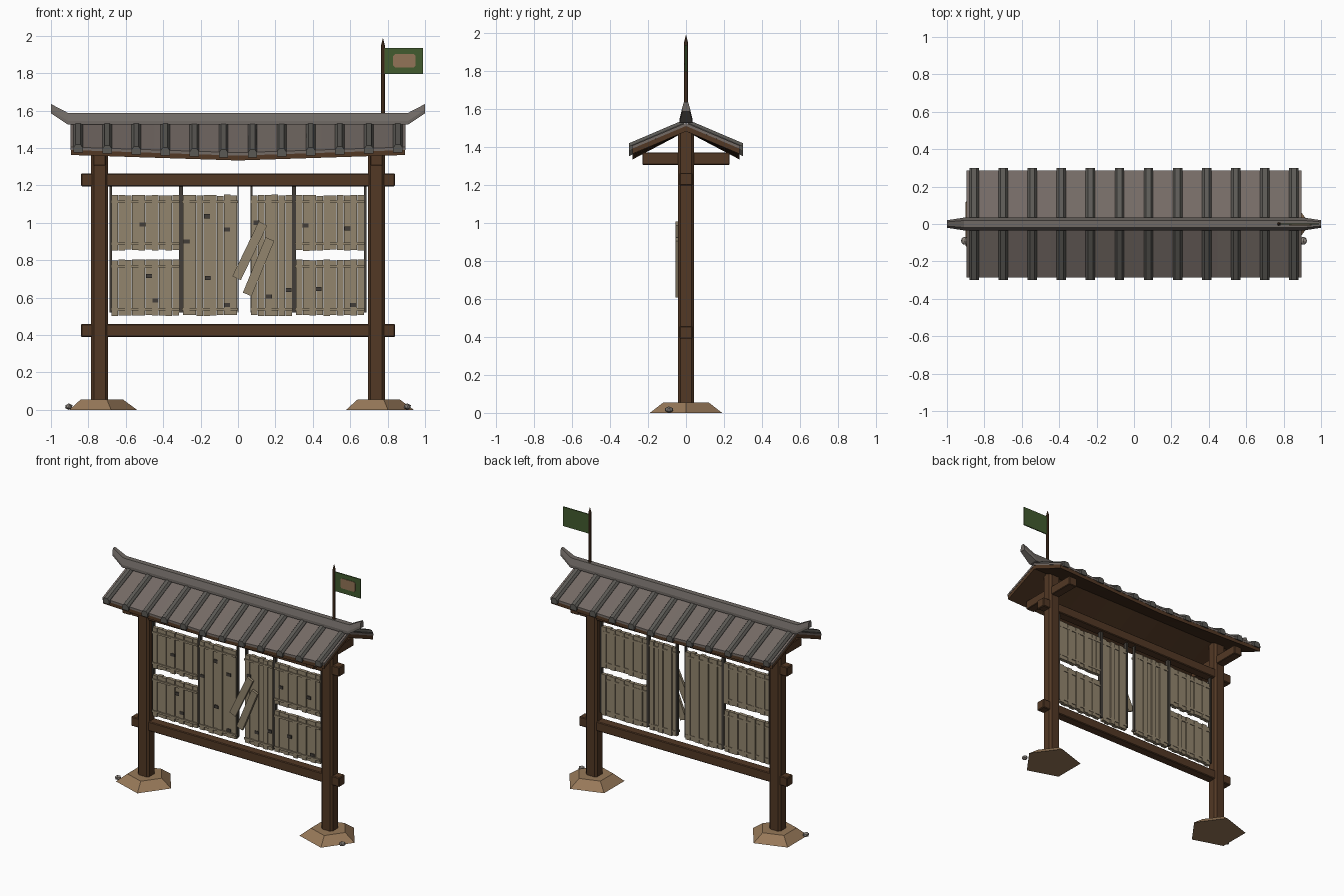
import bpy, bmesh, math, random
from mathutils import Vector, Matrix

random.seed(4)
if "Cube" in bpy.data.objects:
    bpy.data.objects.remove(bpy.data.objects["Cube"], do_unlink=True)


def material(name, r, g, b):
    m = bpy.data.materials.new(name)
    m.use_nodes = True
    m.diffuse_color = (r, g, b, 1)
    bsdf = m.node_tree.nodes["Principled BSDF"]
    bsdf.inputs["Base Color"].default_value = (r, g, b, 1)
    bsdf.inputs["Roughness"].default_value = 0.9
    return m


TIMBER = material("dark timber", 0.085, 0.040, 0.018)
BOARD = material("weathered board", 0.29, 0.235, 0.155)
ROOF = material("roof grey brown", 0.175, 0.145, 0.13)
RIDGE = material("ridge grey", 0.16, 0.142, 0.128)
RIB = material("rib dark grey", 0.105, 0.10, 0.09)
SAND = material("sandy earth", 0.31, 0.19, 0.10)
STONE = material("pale stone", 0.28, 0.25, 0.22)
KNOT = material("knot grey", 0.055, 0.048, 0.04)
GREEN = material("flag green", 0.055, 0.105, 0.028)
TAN = material("flag tan", 0.29, 0.175, 0.095)


def finish(name, bm, mat, bevel=0):
    bmesh.ops.recalc_face_normals(bm, faces=bm.faces)
    me = bpy.data.meshes.new(name)
    bm.to_mesh(me)
    bm.free()
    me.materials.append(mat)
    ob = bpy.data.objects.new(name, me)
    bpy.context.collection.objects.link(ob)
    if bevel:
        mod = ob.modifiers.new("chamfer", "BEVEL")
        mod.width, mod.segments = bevel, 1
    return ob


def add_box(bm, x, y, z, turn=0):
    """Box from (low, high) ranges, turned about y through its centre."""
    mid = Vector([sum(r) / 2 for r in (x, y, z)])
    size = [r[1] - r[0] for r in (x, y, z)]
    m = Matrix.Translation(mid) @ Matrix.Rotation(turn, 4, "Y") @ Matrix.Diagonal((*size, 1))
    bmesh.ops.create_cube(bm, size=1, matrix=m)


def box(name, mat, x, y, z, bevel=0, turn=0):
    bm = bmesh.new()
    add_box(bm, x, y, z, turn)
    return finish(name, bm, mat, bevel)


def add_loft(bm, rings):
    """Closed solid through rings of equal point count."""
    loops = [[bm.verts.new(p) for p in ring] for ring in rings]
    n = len(loops[0])
    for a, b in zip(loops, loops[1:]):
        for i in range(n):
            j = (i + 1) % n
            bm.faces.new((a[i], a[j], b[j], b[i]))
    bm.faces.new(loops[0])
    bm.faces.new(loops[-1])


def cone(name, mat, sides, r1, r2, z0, z1, x, y, spin=0):
    bm = bmesh.new()
    m = Matrix.Translation((x, y, (z0 + z1) / 2)) @ Matrix.Rotation(spin, 4, "Z")
    bmesh.ops.create_cone(bm, cap_ends=True, segments=sides, radius1=r1,
                          radius2=r2, depth=z1 - z0, matrix=m)
    return finish(name, bm, mat)


# Posts with earth mounds, stones and crosswise brackets
for side, s in (("right", -1), ("left", 1)):
    x = 0.74 * s
    box(side + "_post", TIMBER, (x - 0.045, x + 0.045), (-0.043, 0.043), (0.02, 1.5), 0.014)
    box(side + "_bracket", TIMBER, (x - 0.033, x + 0.033), (-0.23, 0.23), (1.305, 1.37), 0.004)
    cone(side + "_mound", SAND, 5, 0.2, 0.125, 0, 0.055, x, 0, -math.pi / 2)
    bm = bmesh.new()
    bmesh.ops.create_icosphere(bm, subdivisions=1, radius=0.022, matrix=Matrix.Translation(
        (0.905 * s, -0.09, 0.017)) @ Matrix.Diagonal((1, 1.1, 0.78, 1)))
    finish(side + "_stone", bm, STONE)

# Long cross beams
for name, z in (("lower_beam", 0.39), ("upper_beam", 1.195)):
    box(name, TIMBER, (-0.84, 0.84), (-0.034, 0.034), (z, z + 0.068), 0.005)

# Thin hanging uprights between the panels
bm = bmesh.new()
for x, w in ((-0.68, 0.006), (-0.305, 0.011), (0.0, 0.004), (0.072, 0.006), (0.3, 0.011), (0.68, 0.006)):
    add_box(bm, (x - w, x + w), (-0.012, 0.012), (0.52, 1.2))
finish("panel_uprights", bm, KNOT)

# Plank panels with two slats each
PANELS = {
    "upper_right_panel": (-0.675, -0.315, 0.85, 1.15),
    "lower_right_panel": (-0.675, -0.315, 0.5, 0.805),
    "tall_right_panel": (-0.295, -0.003, 0.5, 1.15),
    "tall_left_panel": (0.07, 0.29, 0.5, 1.15),
    "upper_left_panel": (0.31, 0.675, 0.85, 1.15),
    "lower_left_panel": (0.31, 0.675, 0.5, 0.805),
}
for name, (x0, x1, z0, z1) in PANELS.items():
    bm = bmesh.new()
    count = round((x1 - x0) / 0.037)
    w = (x1 - x0) / count
    for i in range(count):
        d = 0.005 * (i % 2) + random.uniform(-0.002, 0.002)
        x = x0 + i * w
        add_box(bm, (x, x + w - 0.0015), (-0.02 + d, 0.006 + d),
                (z0 + random.uniform(0, 0.008), z1 - random.uniform(0, 0.006)))
    finish(name, bm, BOARD)
    bm = bmesh.new()
    for z in (z0 + 0.038, z1 - 0.038):
        add_box(bm, (x0 - 0.004, x1 + 0.002), (-0.026, 0.011), (z - 0.007, z + 0.007))
    finish(name + "_slats", bm, BOARD)

# Dark knots on the plank fronts
bm = bmesh.new()
for x, z in ((-0.51, 0.99), (-0.165, 1.035), (-0.275, 0.9), (-0.06, 0.965), (-0.475, 0.715),
             (-0.44, 0.585), (-0.16, 0.705), (-0.06, 0.56), (0.1, 1.0), (0.165, 0.605),
             (0.27, 0.64), (0.43, 0.645), (0.615, 0.56), (0.585, 0.97), (0.36, 0.985)):
    add_box(bm, (x - 0.016, x + 0.016), (-0.024, -0.015), (z - 0.011, z + 0.011))
finish("plank_knots", bm, KNOT)

# Two loose leaning planks
for name, x, z, length, turn in (("upper_loose_plank", 0.063, 0.85, 0.325, 0.45),
                                 ("lower_loose_plank", 0.11, 0.765, 0.32, 0.39)):
    box(name, BOARD, (x - 0.025, x + 0.025), (-0.055, -0.036),
        (z - length / 2, z + length / 2), 0, turn)


# Roof: both layers and the ribs share one sagging slope
def slope(x, y):
    t = abs(y) / 0.285
    return 1.525 - 0.12 * t - 0.03 * t * (1 - abs(x) / 0.9)


def roof_layer(name, mat, top, bottom, half_x, half_y):
    bm = bmesh.new()
    rings = []
    for i in range(9):
        x = half_x * (i / 4 - 1)
        ys = (-half_y, 0, half_y)
        rings.append([(x, y, slope(x, y) - top) for y in ys] +
                     [(x, y, slope(x, y) - bottom) for y in reversed(ys)])
    add_loft(bm, rings)
    finish(name, bm, mat)


roof_layer("roof_sheet", ROOF, 0, 0.016, 0.895, 0.285)
roof_layer("roof_boards", TIMBER, 0.016, 0.044, 0.893, 0.281)

bm = bmesh.new()
SECTION = ((-0.025, -0.02), (-0.025, 0.004), (-0.013, 0.021), (0.013, 0.021), (0.025, 0.004), (0.025, -0.02))
for i in range(12):
    x = -0.855 + i * 1.71 / 11
    for s in (-1, 1):
        add_loft(bm, [[(x + a, s * y, slope(x, y) + b) for a, b in SECTION] for y in (0.01, 0.3)])
finish("roof_ribs", bm, RIB)

# Ridge cap with upturned, tapering ends
bm = bmesh.new()
rings = []
for x, z0, z1, w in ((-1, 1.585, 1.635, 0.02), (-0.91, 1.525, 1.588, 0.034),
                     (0.91, 1.525, 1.588, 0.034), (1, 1.585, 1.635, 0.02)):
    rings.append([(x, -w, z0), (x, -w, z0 + 0.02), (x, -w * 0.55, z1),
                  (x, w * 0.55, z1), (x, w, z0 + 0.02), (x, w, z0)])
add_loft(bm, rings)
finish("ridge_cap", bm, RIDGE)

# Flag on a pointed pole
cone("flag_pole", TIMBER, 8, 0.01, 0.01, 1.55, 1.95, 0.775, 0)
cone("flag_pole_tip", TIMBER, 8, 0.01, 0.001, 1.95, 1.985, 0.775, 0)
box("flag", GREEN, (0.78, 0.99), (-0.004, 0.004), (1.795, 1.935))
bm = bmesh.new()
outline = [(sx * a, sz * b) for sx, sz, flip in ((1, 1, 0), (-1, 1, 1), (-1, -1, 0), (1, -1, 1))
           for a, b in (((0.05, 0.036), (0.06, 0.026)) if flip else ((0.06, 0.026), (0.05, 0.036)))]
outline = [(x, z) for x, z in sorted(outline, key=lambda p: math.atan2(p[1], p[0]))]
add_loft(bm, [[(0.89 + x, y, 1.867 + z) for x, z in outline] for y in (-0.007, -0.003)])
finish("flag_patch", bm, TAN)
